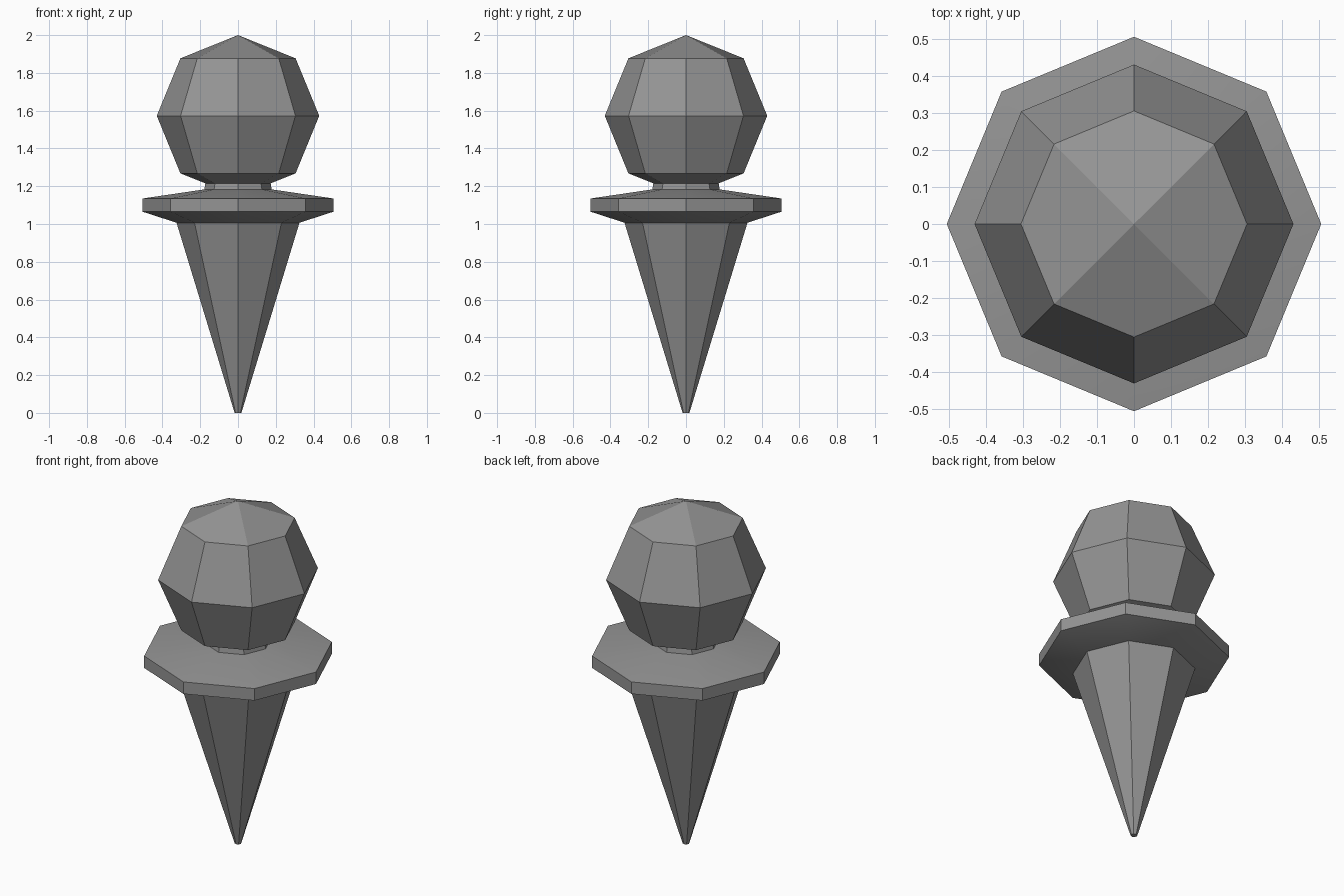
import bpy, bmesh
from math import cos, sin, pi, radians

cube = bpy.data.objects.get("Cube")
if cube:
    bpy.data.objects.remove(cube, do_unlink=True)

SIDES = 8

# One stone-grey material
grey = bpy.data.materials.new("stone_grey")
grey.use_nodes = True
colour = (0.3, 0.3, 0.3, 1)
grey.diffuse_color = colour
grey.node_tree.nodes["Principled BSDF"].inputs["Base Color"].default_value = colour


def pole_cap(bm, ring, pole_z):
    """Close a ring with four kite faces meeting at a pole."""
    pole = bm.verts.new((0, 0, pole_z))
    for i in range(0, SIDES, 2):
        bm.faces.new((pole, ring[i - 1], ring[i], ring[(i + 1) % SIDES]))


def lathe(name, profile, poles=None, smooth=False):
    """Turn (radius, height) points into an eight-sided closed solid."""
    bm = bmesh.new()
    rings = [[bm.verts.new((r * cos(2 * pi * i / SIDES), r * sin(2 * pi * i / SIDES), z))
              for i in range(SIDES)] for r, z in profile]
    for low, high in zip(rings, rings[1:]):
        for i in range(SIDES):
            j = (i + 1) % SIDES
            bm.faces.new((low[i], low[j], high[j], high[i]))
    for end, ring in enumerate((rings[0], rings[-1])):
        if poles:
            pole_cap(bm, ring, poles[end])
        else:
            bm.faces.new(ring)
    bmesh.ops.recalc_face_normals(bm, faces=bm.faces)
    mesh = bpy.data.meshes.new(name)
    bm.to_mesh(mesh)
    bm.free()
    mesh.materials.append(grey)
    obj = bpy.data.objects.new(name, mesh)
    bpy.context.collection.objects.link(obj)
    if smooth:
        bpy.ops.object.select_all(action="DESELECT")
        obj.select_set(True)
        bpy.context.view_layer.objects.active = obj
        bpy.ops.object.shade_smooth_by_angle(angle=radians(20))
    return obj


# Tapered spike with a tiny blunt tip
lathe("spike", [(0.018, 0), (0.325, 1.005)])

# Wide collar with shallow sloping faces
lathe("collar", [(0.32, 1.005), (0.505, 1.065), (0.505, 1.135), (0.18, 1.183)], smooth=True)

# Short neck under the ball
lathe("neck", [(0.18, 1.175), (0.17, 1.23)])

# Faceted ball
lathe("ball", [(0.305, 1.268), (0.43, 1.573), (0.305, 1.877)], poles=(1.146, 2.0))
